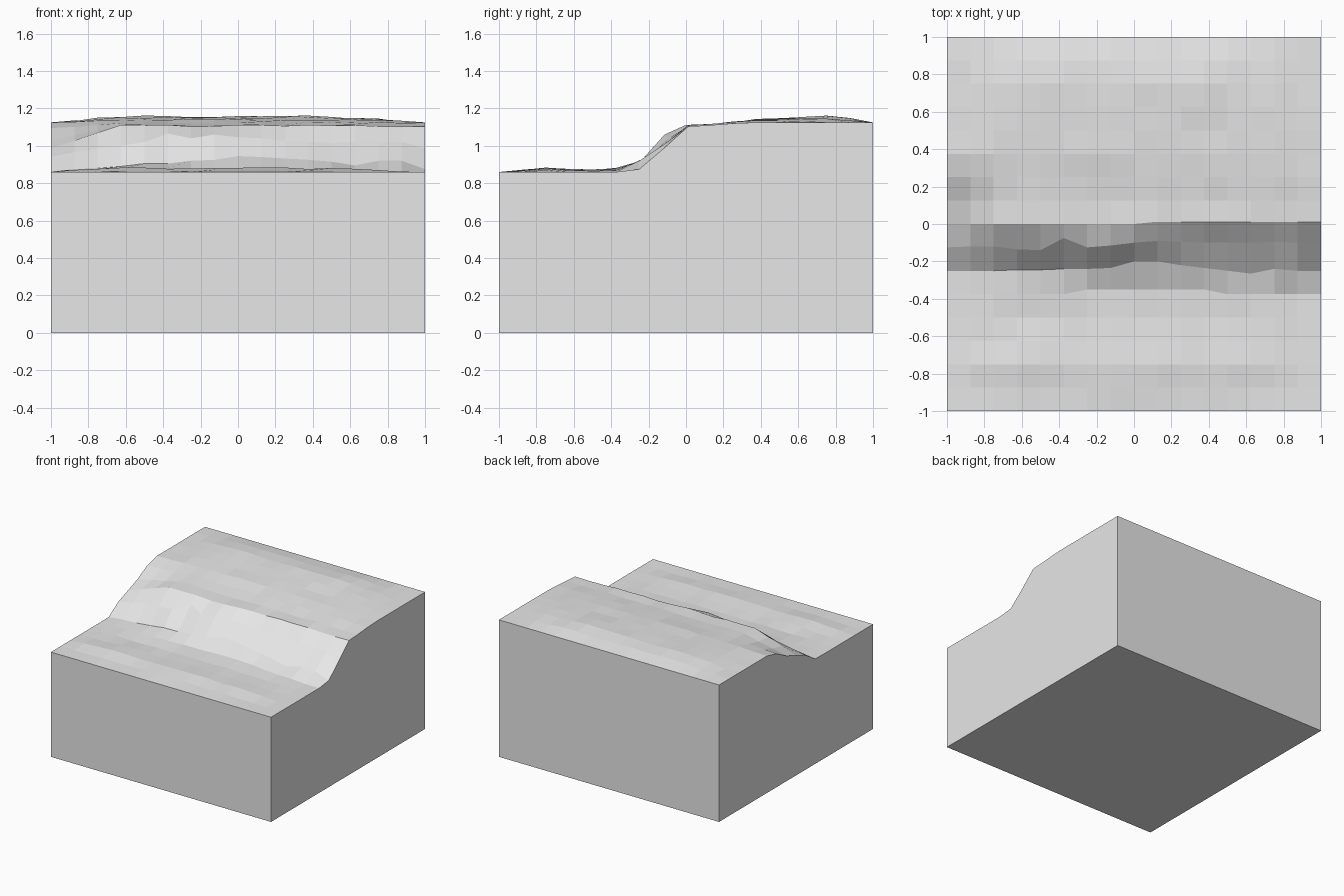
import bpy, bmesh, random

if "Cube" in bpy.data.objects:
    bpy.data.objects.remove(bpy.data.objects["Cube"])

random.seed(4)
N = 16
STEP = 2 / N

# height profiles from front to back: block middle, right rim and left rim
MIDDLE = [.86, .868, .88, .872, .869, .878, .92, 1.03, 1.107, 1.112,
          1.125, 1.14, 1.143, 1.15, 1.157, 1.145, 1.125]
RIGHT = [.86] * 6 + [.872, .985, 1.104, 1.11, 1.12] + [1.125] * 6
LEFT = [.86] * 6 + [.862, .94, .985, 1.03, 1.095] + [1.125] * 6

# the two slope rows wander: height and y position for each column
FOOT_Z = [.862, .875, .88, .89, .905, .905, .92, .925, .945, .94, .932, .925, .915, .895, .92, .92, .875]
CREST_Z = [.94, .965, .985, 1.0, 1.02, 1.065, 1.04, 1.06, 1.045, 1.04, 1.025, 1.02, 1.015, 1.02, 1.02, 1.02, .985]
FOOT_Y = [-.25, -.25, -.25, -.245, -.245, -.24, -.24, -.235, -.2, -.2, -.22, -.235, -.25, -.265, -.24, -.25, -.25]
CREST_Y = [-.125, -.12, -.12, -.135, -.14, -.075, -.125, -.115, -.10, -.09, -.095, -.1, -.1, -.1, -.095, -.1, -.12]


def height(i, j):
    """Height of grid point in column i, row j."""
    if j == 6:
        return FOOT_Z[i]
    if j == 7:
        return CREST_Z[i]
    if i <= N / 2:
        rim, w = LEFT[j], min(1, i / 3)
    else:
        rim, w = RIGHT[j], min(1, (N - i) / 4)
    z = rim + (MIDDLE[j] - rim) * w
    if 0 < i < N and 0 < j < N:
        z += random.uniform(-.005, .005)
    return z


# terrain surface
bm = bmesh.new()
grid = [[None] * (N + 1) for _ in range(N + 1)]
for j in range(N + 1):
    for i in range(N + 1):
        x, y = -1 + i * STEP, -1 + j * STEP
        if j == 6:
            y = FOOT_Y[i]
        elif j == 7:
            y = CREST_Y[i]
        elif j == 8 and i > 8:
            y = .012
        elif j == 5 and 5 < i < 12:
            y = -.35
        grid[j][i] = bm.verts.new((x, y, height(i, j)))
for j in range(N):
    for i in range(N):
        bm.faces.new((grid[j][i], grid[j][i + 1], grid[j + 1][i + 1], grid[j + 1][i]))

# side walls dropped to the floor, then the underside
rim_edges = [e for e in bm.edges if e.is_boundary]
out = bmesh.ops.extrude_edge_only(bm, edges=rim_edges)["geom"]
for v in out:
    if isinstance(v, bmesh.types.BMVert):
        v.co.z = 0
bmesh.ops.holes_fill(bm, edges=[e for e in bm.edges if e.is_boundary], sides=0)
bmesh.ops.recalc_face_normals(bm, faces=bm.faces)

mesh = bpy.data.meshes.new("terrain_block")
bm.to_mesh(mesh)
bm.free()

# single plain grey
grey = bpy.data.materials.new("light_grey")
grey.diffuse_color = (.8, .8, .8, 1)
grey.use_nodes = True
grey.node_tree.nodes["Principled BSDF"].inputs["Base Color"].default_value = grey.diffuse_color
mesh.materials.append(grey)
block = bpy.data.objects.new("terrain_block", mesh)
bpy.context.collection.objects.link(block)
